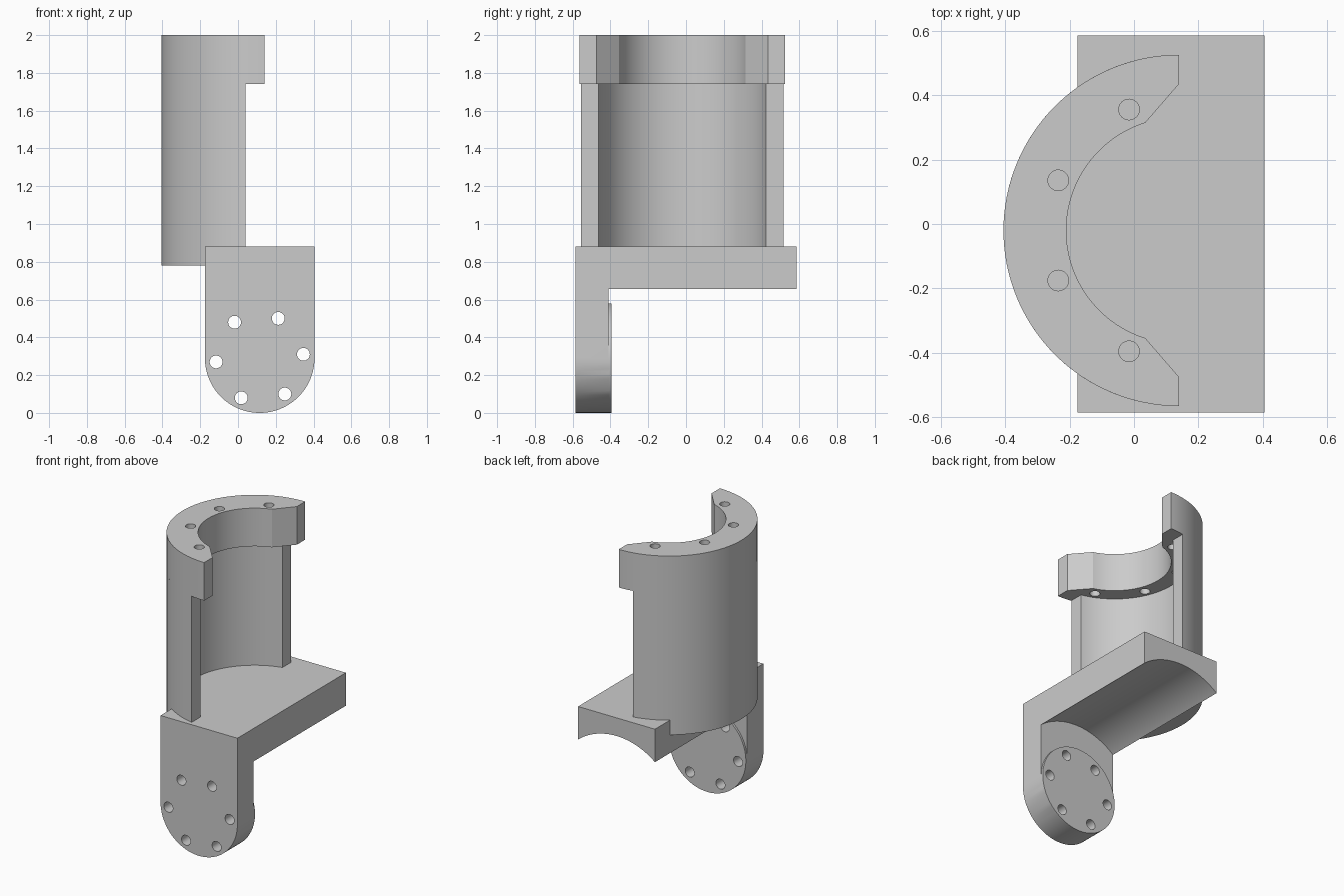
import bpy, bmesh
from math import acos, asin, cos, sin, pi, radians, hypot
from mathutils import Vector

cube = bpy.data.objects.get("Cube")
if cube:
    bpy.data.objects.remove(cube, do_unlink=True)

grey = bpy.data.materials.new("plain grey")
grey.use_nodes = True
grey.diffuse_color = (0.6, 0.6, 0.6, 1)
grey.node_tree.nodes["Principled BSDF"].inputs["Base Color"].default_value = (0.6, 0.6, 0.6, 1)


def arc(cx, cy, r, start, end, n=64):
    """Points along an arc, angles in radians."""
    return [(cx + r * cos(start + (end - start) * i / n),
             cy + r * sin(start + (end - start) * i / n)) for i in range(n + 1)]


def circle(cx, cy, r, n=64):
    return arc(cx, cy, r, 0, 2 * pi, n)[:-1]


def extrude(name, profile, low, high, axis="Z"):
    """Solid from a closed profile, in plan (Z) or in elevation (Y)."""
    def place(a, b, h):
        return (a, b, h) if axis == "Z" else (a, h, b)
    bm = bmesh.new()
    face = bm.faces.new([bm.verts.new(place(a, b, low)) for a, b in profile])
    new = bmesh.ops.extrude_face_region(bm, geom=[face])["geom"]
    shift = Vector(place(0, 0, high - low))
    bmesh.ops.translate(bm, vec=shift, verts=[g for g in new if isinstance(g, bmesh.types.BMVert)])
    bmesh.ops.recalc_face_normals(bm, faces=bm.faces)
    mesh = bpy.data.meshes.new(name)
    bm.to_mesh(mesh)
    bm.free()
    mesh.materials.append(grey)
    ob = bpy.data.objects.new(name, mesh)
    bpy.context.collection.objects.link(ob)
    return ob


def combine(target, other, operation):
    """Apply a boolean and discard the helper solid."""
    mod = target.modifiers.new("bool", "BOOLEAN")
    mod.operation, mod.solver, mod.object = operation, "EXACT", other
    bpy.context.view_layer.objects.active = target
    bpy.ops.object.modifier_apply(modifier=mod.name)
    bpy.data.objects.remove(other, do_unlink=True)


# Shared dimensions
SX, SY, OUTER = 0.14, -0.02, 0.545        # shell axis and radius
PX, PZ, HALF = 0.115, 0.29, 0.29          # pivot centre and half width
LEFT, RIGHT = PX - HALF, PX + HALF
FRONT, BACK, LEG_BACK = -0.585, 0.585, -0.41
TOP, UNDER, FLOOR, LIP = 0.88, 0.655, 0.78, 1.74


def shell_arc(r, x, reverse=False):
    """Arc of the shell on the -x side of a given x."""
    a = acos((x - SX) / r)
    pts = arc(SX, SY, r, a, 2 * pi - a)
    return pts[::-1] if reverse else pts


# Bracket: plate hollowed underneath, rounded leg and raised pivot disc
clear = hypot(HALF, UNDER - PZ)
half_angle = asin(HALF / clear)
hollow = arc(PX, PZ, clear, pi / 2 + half_angle, pi / 2 - half_angle)
bracket = extrude("bracket", [(RIGHT, TOP), (LEFT, TOP)] + hollow, LEG_BACK, BACK, "Y")
leg = extrude("leg", [(RIGHT, TOP), (LEFT, TOP)] + arc(PX, PZ, HALF, pi, 2 * pi),
              FRONT, LEG_BACK, "Y")
combine(bracket, leg, "UNION")
disc = extrude("pivot_disc", circle(PX, PZ, HALF, 128), LEG_BACK, -0.395, "Y")
combine(bracket, disc, "UNION")
for k in range(6):
    a = radians(5 + 60 * k)
    hole = extrude("hole", circle(PX + 0.232 * cos(a), PZ + 0.232 * sin(a), 0.034, 32),
                   -0.7, -0.3, "Y")
    combine(bracket, hole, "DIFFERENCE")

# Half-round shell wall and the floor closing it beside the plate
wall = extrude("shell_wall", shell_arc(OUTER, 0.04) + shell_arc(0.4535, 0.04, True), FLOOR, LIP)
floor = extrude("shell_floor", shell_arc(0.5, LEFT), FLOOR, TOP)

# Thick top flange with flared ends and screw holes
flange = extrude("top_flange",
                 shell_arc(OUTER, SX) + [(SX, SY - 0.455)]
                 + shell_arc(0.35, 0.035, True) + [(SX, SY + 0.455)], LIP, 2.0)
for deg in (112.5, 157.5, 202.5, 247.5):
    a = radians(deg)
    hole = extrude("hole", circle(SX + 0.406 * cos(a), SY + 0.406 * sin(a), 0.032, 32), 1.6, 2.1)
    combine(flange, hole, "DIFFERENCE")

# Smooth the curved walls, keep the corners sharp
for ob in (bracket, wall, floor, flange):
    bpy.ops.object.select_all(action="DESELECT")
    ob.select_set(True)
    bpy.context.view_layer.objects.active = ob
    bpy.ops.object.shade_smooth_by_angle(angle=radians(30))
